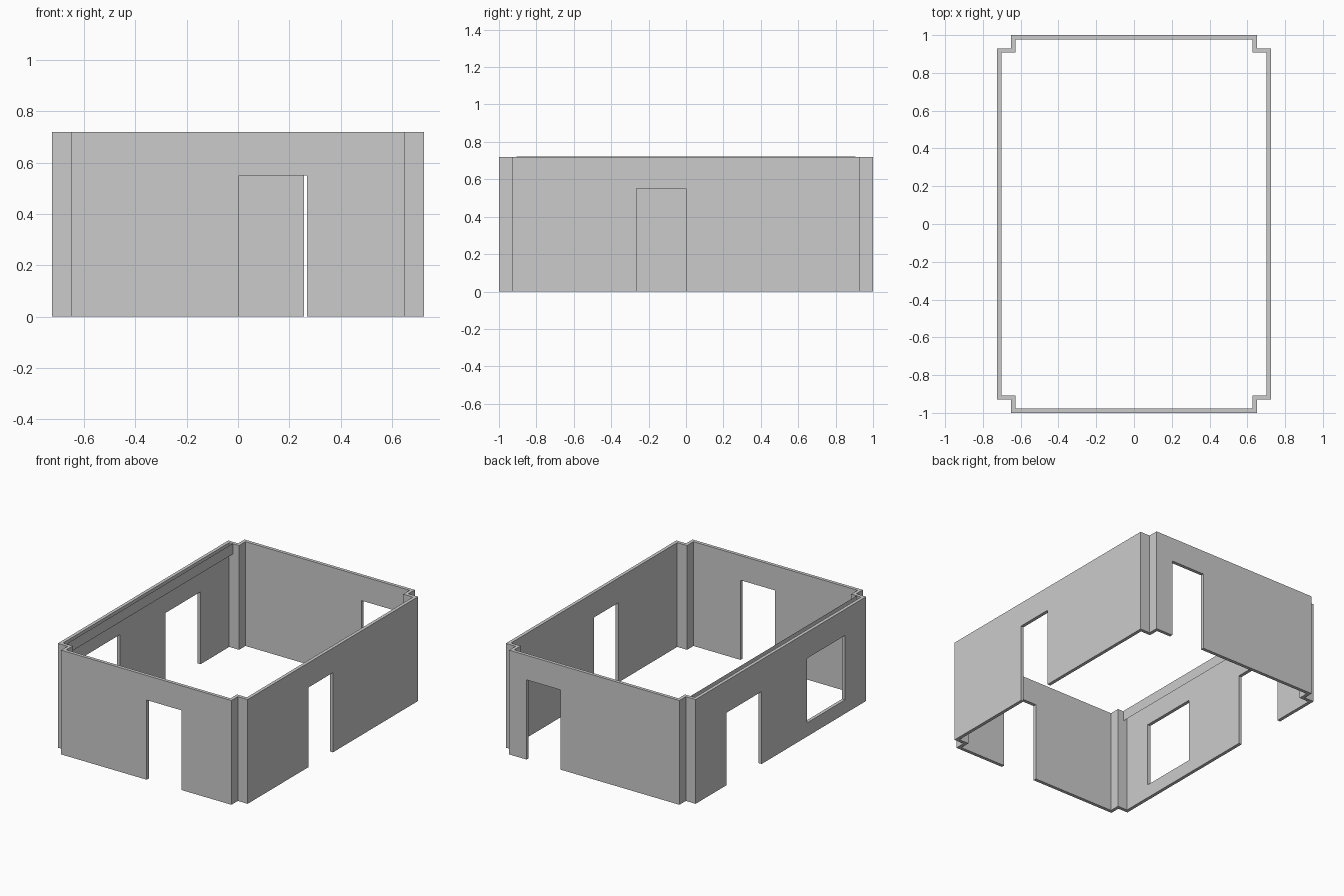
import bpy, bmesh

if "Cube" in bpy.data.objects:
    bpy.data.objects.remove(bpy.data.objects["Cube"])

H = 0.72      # wall height
T = 0.023     # wall thickness


def make_object(name, bm):
    mesh = bpy.data.meshes.new(name)
    bm.to_mesh(mesh)
    bm.free()
    obj = bpy.data.objects.new(name, mesh)
    bpy.context.collection.objects.link(obj)
    return obj


def outline(inset):
    # rectangle with a stepped notch at each corner, counter-clockwise
    a, b, c, d = 0.725 - inset, 0.65 - inset, 0.93 - inset, 1.0 - inset
    q = [(a, c), (b, c), (b, d)]
    m = [(-x, y) for x, y in reversed(q)]
    return q + m + [(-x, -y) for x, y in q] + [(-x, -y) for x, y in m]


def cut(target, name, x0, x1, y0, y1, z0, z1):
    bm = bmesh.new()
    bmesh.ops.create_cube(bm, size=1)
    for v in bm.verts:
        v.co = (x1 if v.co.x > 0 else x0,
                y1 if v.co.y > 0 else y0,
                z1 if v.co.z > 0 else z0)
    cutter = make_object(name, bm)
    cutter.hide_render = True
    mod = target.modifiers.new(name, 'BOOLEAN')
    mod.operation = 'DIFFERENCE'
    mod.solver = 'EXACT'
    mod.object = cutter
    bpy.context.view_layer.objects.active = target
    bpy.ops.object.modifier_apply(modifier=mod.name)
    bpy.data.objects.remove(cutter)


# Walls: closed ring between outer and inner outlines, extruded up
bm = bmesh.new()
outer = [bm.verts.new((x, y, 0)) for x, y in outline(0)]
inner = [bm.verts.new((x, y, 0)) for x, y in outline(T)]
n = len(outer)
faces = [bm.faces.new((outer[i], outer[(i + 1) % n], inner[(i + 1) % n], inner[i]))
         for i in range(n)]
ext = bmesh.ops.extrude_face_region(bm, geom=faces, use_keep_orig=True)
for v in ext['geom']:
    if isinstance(v, bmesh.types.BMVert):
        v.co.z = H
bmesh.ops.recalc_face_normals(bm, faces=bm.faces)
walls = make_object("walls", bm)

# Doorways and window
cut(walls, "front_door", 0.003, 0.268, -1.1, -0.9, -0.1, 0.55)
cut(walls, "back_door", 0.258, 0.518, 0.9, 1.1, -0.1, 0.55)
cut(walls, "right_door", 0.6, 0.8, -0.265, 0.0, -0.1, 0.55)
cut(walls, "left_door", -0.8, -0.6, 0.21, 0.595, -0.1, 0.50)
cut(walls, "left_window", -0.8, -0.6, -0.70, -0.285, 0.095, 0.54)

# Thin fascia board hanging inside the top of the left wall
bm = bmesh.new()
bm.faces.new([bm.verts.new((-0.673, y, z)) for y, z in
              ((-0.907, 0.65), (0.907, 0.65), (0.907, 0.723), (-0.907, 0.723))])
make_object("left_fascia", bm)
